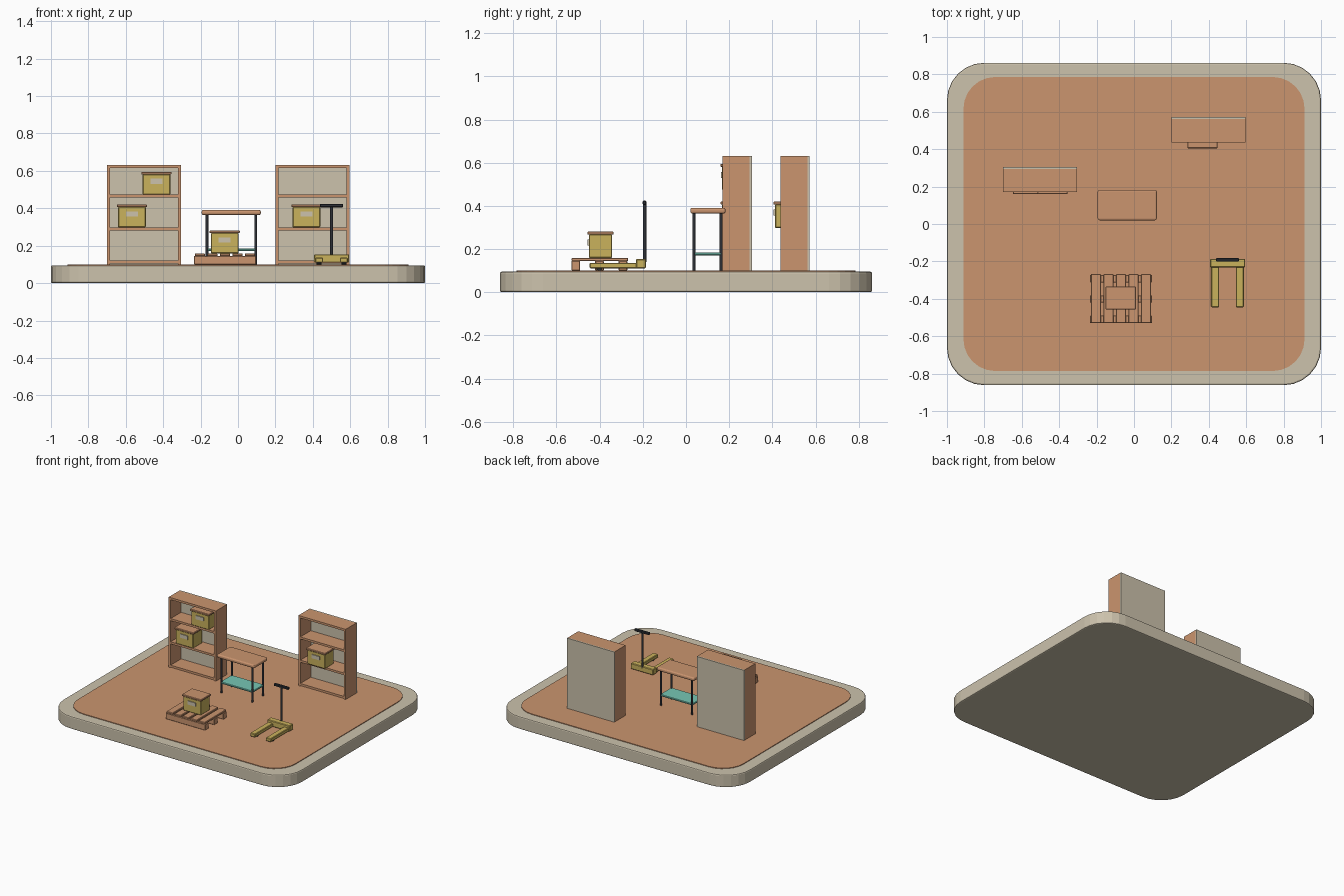
import bpy, bmesh, math
from mathutils import Matrix

if "Cube" in bpy.data.objects:
    bpy.data.objects.remove(bpy.data.objects["Cube"])


def material(name, r, g, b):
    m = bpy.data.materials.new(name)
    m.diffuse_color = tuple(((c / 255 + 0.055) / 1.055) ** 2.4 for c in (r, g, b)) + (1,)
    m.use_nodes = True
    m.node_tree.nodes["Principled BSDF"].inputs["Base Color"].default_value = m.diffuse_color
    return m


STONE = material("warm_grey", 204, 194, 172)
WOOD = material("tan_wood", 203, 149, 111)
YELLOW = material("mustard", 202, 178, 92)
DARK = material("charcoal", 45, 48, 54)
TEAL = material("teal", 118, 198, 180)


def finish(name, bm, mat):
    me = bpy.data.meshes.new(name)
    bmesh.ops.recalc_face_normals(bm, faces=bm.faces[:])
    bm.to_mesh(me)
    bm.free()
    me.materials.append(mat)
    ob = bpy.data.objects.new(name, me)
    bpy.context.collection.objects.link(ob)
    return ob


def box(name, x0, x1, y0, y1, z0, z1, mat, bevel=0.0, segs=1):
    bm = bmesh.new()
    bmesh.ops.create_cube(bm, size=1)
    for v in bm.verts:
        v.co = ((x0 + x1) / 2 + v.co.x * (x1 - x0),
                (y0 + y1) / 2 + v.co.y * (y1 - y0),
                (z0 + z1) / 2 + v.co.z * (z1 - z0))
    if bevel:
        bmesh.ops.bevel(bm, geom=bm.edges[:], offset=bevel, segments=segs,
                        profile=0.5, affect='EDGES')
    return finish(name, bm, mat)


def rod(name, centre, radius, length, axis, mat, sides=12):
    bm = bmesh.new()
    bmesh.ops.create_cone(bm, cap_ends=True, segments=sides, radius1=radius,
                          radius2=radius, depth=length)
    rot = Matrix.Rotation(math.pi / 2, 4, 'Y') if axis == 'x' else Matrix()
    bmesh.ops.transform(bm, matrix=Matrix.Translation(centre) @ rot, verts=bm.verts[:])
    return finish(name, bm, mat)


def rounded_slab(name, hx, hy, radius, z0, z1, mat, edge=0.0, segs=6):
    bm = bmesh.new()
    ring = []
    for k, (sx, sy) in enumerate(((1, 1), (-1, 1), (-1, -1), (1, -1))):
        for i in range(segs + 1):
            a = math.pi / 2 * (k + i / segs)
            ring.append(bm.verts.new((sx * (hx - radius) + radius * math.cos(a),
                                      sy * (hy - radius) + radius * math.sin(a), z0)))
    face = bm.faces.new(ring)
    up = bmesh.ops.extrude_face_region(bm, geom=[face])["geom"]
    for v in up:
        if isinstance(v, bmesh.types.BMVert):
            v.co.z = z1
    bmesh.ops.recalc_face_normals(bm, faces=bm.faces[:])
    if edge:
        rim = [e for e in bm.edges if abs(e.verts[0].co.z - e.verts[1].co.z) < 1e-6]
        bmesh.ops.bevel(bm, geom=rim, offset=edge, segments=2, profile=0.5, affect='EDGES')
    return finish(name, bm, mat)


# Plinth and floor
rounded_slab("base_plinth", 1.0, 0.862, 0.2, 0.0, 0.095, STONE, 0.008)
rounded_slab("floor", 0.912, 0.786, 0.17, 0.09, 0.1, WOOD)


# Shelving units
def shelf_unit(name, cx, y0):
    x0, x1, y1 = cx - 0.198, cx + 0.198, y0 + 0.125
    for side, xa in (("left", x0), ("right", x1 - 0.016)):
        box(f"{name}_{side}_side", xa, xa + 0.016, y0, y1, 0.1, 0.632, WOOD)
    for i, z in enumerate((0.104, 0.281, 0.457, 0.616)):
        box(f"{name}_board_{i}", x0 + 0.015, x1 - 0.015, y0, y1, z, z + 0.016, WOOD)
    box(f"{name}_back_panel", x0, x1, y1, y1 + 0.01, 0.1, 0.632, STONE)


shelf_unit("left_shelf", -0.502, 0.17)
shelf_unit("right_shelf", 0.399, 0.437)


# Storage boxes with lid and label plate
def crate(name, cx, cy, z):
    box(name, cx - 0.074, cx + 0.074, cy - 0.054, cy + 0.054, z, z + 0.109, YELLOW, 0.004)
    box(f"{name}_lid", cx - 0.081, cx + 0.081, cy - 0.061, cy + 0.061, z + 0.108, z + 0.122,
        WOOD, 0.003)
    box(f"{name}_label", cx - 0.032, cx + 0.032, cy - 0.06, cy - 0.052, z + 0.057, z + 0.085,
        STONE)


crate("upper_left_box", -0.436, 0.221, 0.473)
crate("lower_left_box", -0.567, 0.221, 0.298)
crate("right_box", 0.366, 0.466, 0.298)
crate("pallet_box", -0.071, -0.396, 0.159)

# Pallet
for i, y in enumerate((-0.51, -0.401, -0.292)):
    box(f"pallet_runner_{i}", -0.236, 0.096, y - 0.02, y + 0.02, 0.1, 0.146, WOOD, 0.003)
for i in range(5):
    x = -0.07 + (i - 2) * 0.067
    box(f"pallet_slat_{i}", x - 0.027, x + 0.027, -0.53, -0.268, 0.144, 0.159, WOOD, 0.003)

# Work table
box("table_top", -0.194, 0.122, 0.02, 0.183, 0.364, 0.391, WOOD, 0.01, 3)
box("table_lower_shelf", -0.172, 0.101, 0.032, 0.168, 0.171, 0.184, TEAL, 0.003)
for i, x in enumerate((-0.166, 0.095)):
    for j, y in enumerate((0.037, 0.163)):
        rod(f"table_leg_{i}_{j}", (x, y, 0.235), 0.007, 0.27, 'z', DARK)

# Pallet truck
box("truck_body", 0.407, 0.594, -0.232, -0.186, 0.11, 0.154, YELLOW, 0.004)
for side, x in (("left", 0.434), ("right", 0.566)):
    box(f"truck_{side}_fork", x - 0.021, x + 0.021, -0.446, -0.2, 0.11, 0.136, YELLOW, 0.004)
    rod(f"truck_{side}_wheel", (x, -0.402, 0.115), 0.015, 0.026, 'x', DARK)
rod("truck_handle_post", (0.5, -0.192, 0.275), 0.008, 0.27, 'z', DARK)
box("truck_handle_grip", 0.438, 0.562, -0.201, -0.183, 0.405, 0.424, DARK, 0.004)
